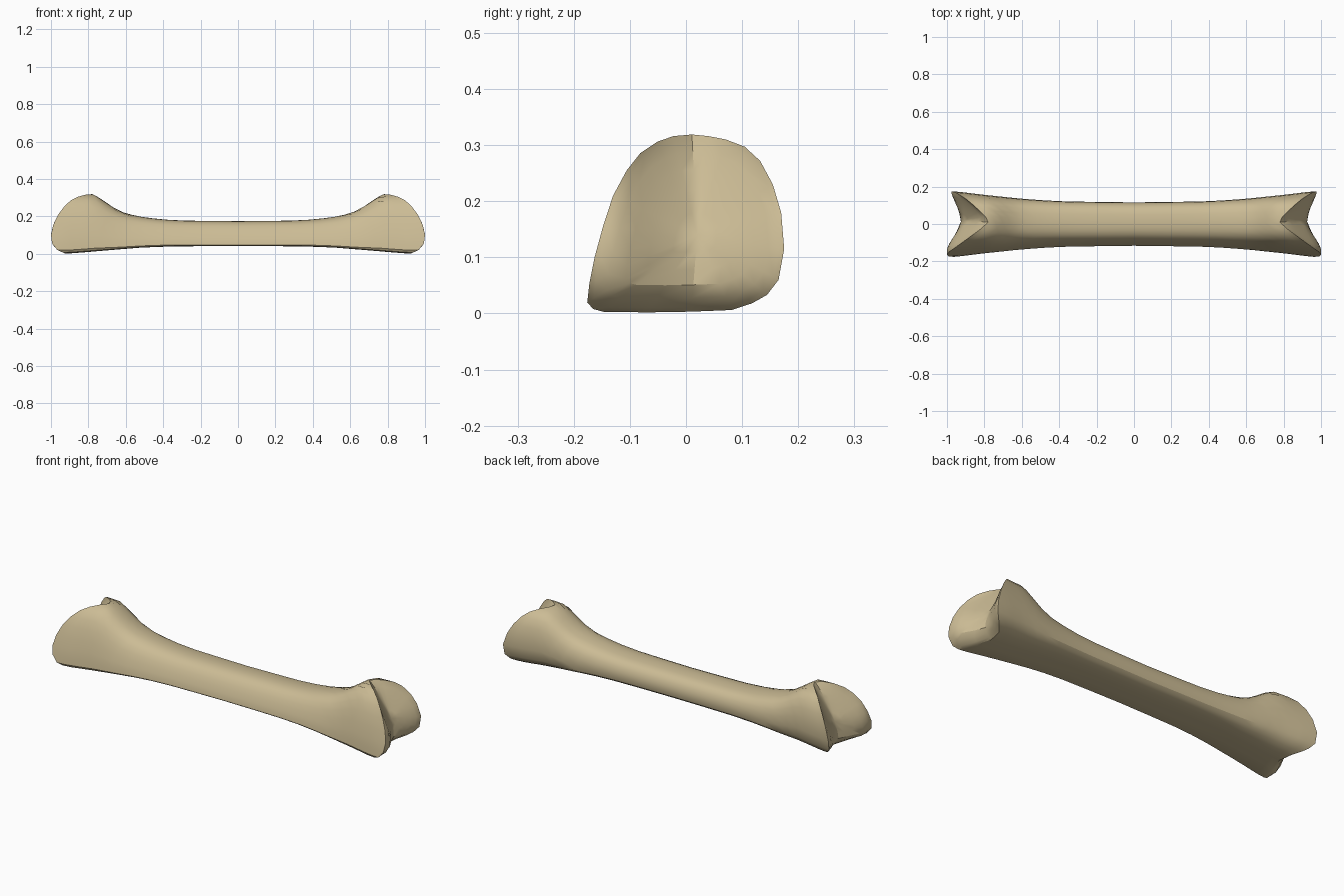
import bpy, bmesh

if "Cube" in bpy.data.objects:
    bpy.data.objects.remove(bpy.data.objects["Cube"])

# End outline (y, z), counter-clockwise seen from +x
OUT = [(-.15, .003), (-.07, .002), (.01, .002), (.085, .006), (.12, .018), (.145, .033), (.165, .06),
       (.175, .115), (.17, .18), (.158, .23), (.138, .272), (.112, .297), (.078, .31), (.045, .316),
       (.012, .319), (-.025, .316), (-.055, .306), (-.085, .286), (-.108, .255), (-.13, .21),
       (-.148, .155), (-.163, .1), (-.172, .055), (-.176, .02), (-.168, .008)]

# Scale profiles along x, and end profiles along z (groove floor / lobes)
WIDTH = [(0, .66), (.4, .69), (.6, .77), (.8, .89), (.9, .96), (.96, 1)]
TOP = [(0, .175), (.3, .178), (.4, .184), (.5, .195), (.6, .216), (.65, .238), (.7, .272), (.77, .32)]
BASE = [(0, .04), (.3, .04), (.5, .034), (.7, .017), (.8, .008), (.9, 0)]
FLOOR = [(0, .88), (.04, .925), (.1, .92), (.15, .905), (.25, .84), (.3, .8), (.32, .775)]
LOBE = [(0, .92), (.02, .965), (.05, .993), (.1, 1), (.15, .99), (.2, .967), (.25, .94), (.3, .925), (.32, .92)]


def interp(table, v):
    if v <= table[0][0]:
        return table[0][1]
    for (a, p), (b, q) in zip(table, table[1:]):
        if v <= b:
            return p + (q - p) * (v - a) / (b - a)
    return table[-1][1]


def end_x(y, z):
    f = min(1, (abs(y - .02) / .14) ** 1.25)
    lo = interp(FLOOR, z)
    hi = interp(LOBE, z) - (.02 if y > .02 else 0)
    return lo + (hi - lo) * f


def point(t, y, z):
    x = abs(t) * end_x(y, z)
    lo, hi = interp(BASE, x), interp(TOP, x)
    return (t * end_x(y, z), y * interp(WIDTH, x), lo + (hi - lo) * z / .32)


bm = bmesh.new()
N = len(OUT)


def bridge(a, b):
    for i in range(N):
        j = (i + 1) % N
        bm.faces.new((a[i], a[j], b[j], b[i]))


# Shaft with flared ends
half = [0, .2, .36, .48, .58, .66, .73, .79, .85, .9, .95, 1]
stations = [-t for t in reversed(half[1:])] + half
rings = [[bm.verts.new(point(t, y, z)) for y, z in OUT] for t in stations]
for a, b in zip(rings, rings[1:]):
    bridge(a, b)

# Grooved joint faces
CY, CZ = .02, .14
for side, rim in ((-1, rings[0]), (1, rings[-1])):
    prev = rim
    for s in (.94, .82, .65, .45, .22):
        ring = []
        for v in rim:
            y, z = CY + (v.co.y - CY) * s, CZ + (v.co.z - CZ) * s
            ring.append(bm.verts.new((side * end_x(y, z), y, z)))
        bridge(prev, ring)
        prev = ring
    tip = bm.verts.new((side * end_x(CY, CZ), CY, CZ))
    for i in range(N):
        bm.faces.new((prev[i], prev[(i + 1) % N], tip))

bmesh.ops.recalc_face_normals(bm, faces=bm.faces)
me = bpy.data.meshes.new("bone")
bm.to_mesh(me)
bm.free()
bone = bpy.data.objects.new("bone", me)
bpy.context.collection.objects.link(bone)

mat = bpy.data.materials.new("bone_tan")
mat.diffuse_color = (.60, .50, .30, 1)
mat.use_nodes = True
mat.node_tree.nodes["Principled BSDF"].inputs["Base Color"].default_value = mat.diffuse_color
me.materials.append(mat)

bpy.context.view_layer.objects.active = bone
bone.select_set(True)
bpy.ops.object.shade_smooth_by_angle(angle=.52)
